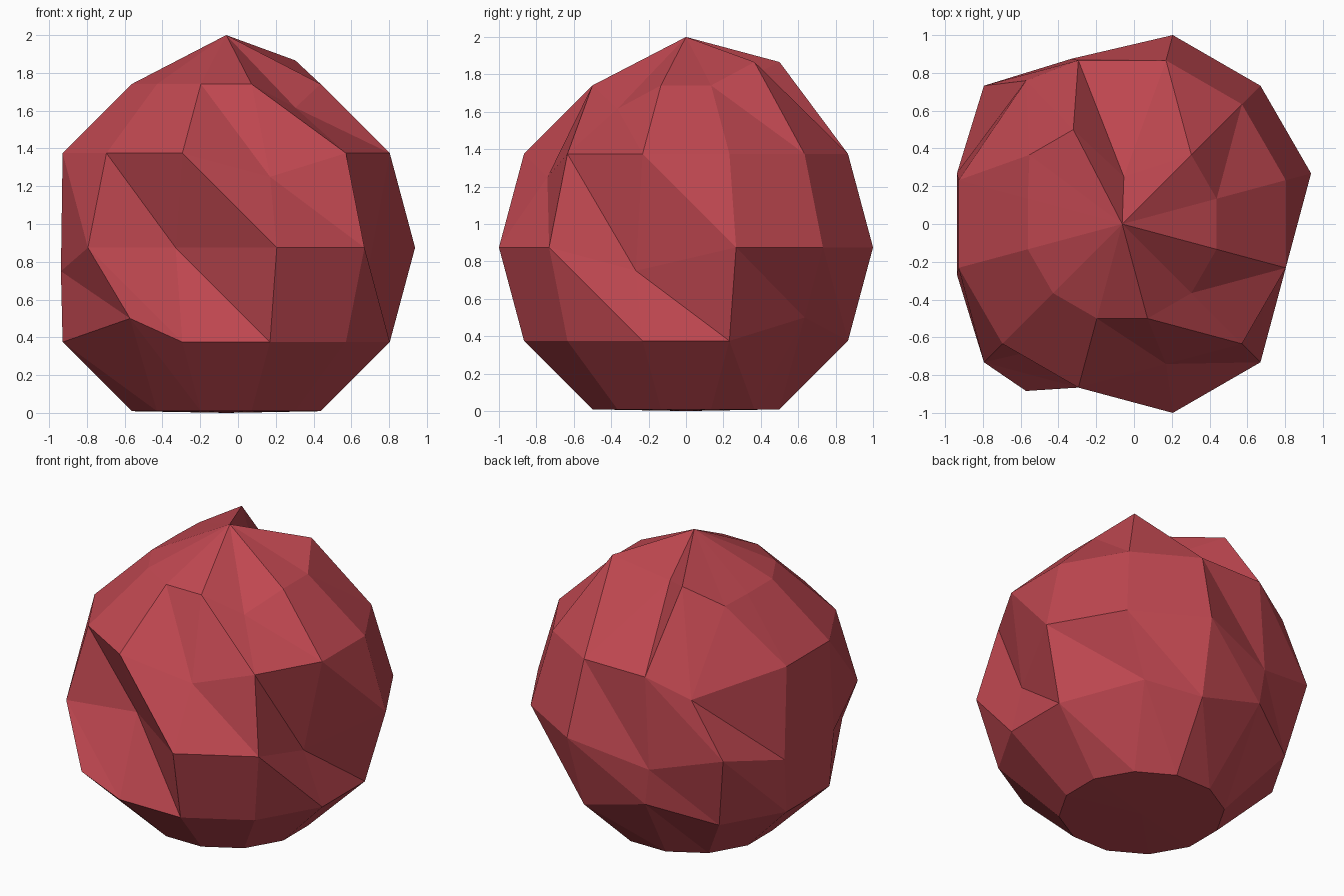
import bpy, bmesh, math

if "Cube" in bpy.data.objects:
    bpy.data.objects.remove(bpy.data.objects["Cube"])

SEG = 12
CX, CZ = -0.0625, 0.875          # sphere centre
R = 1 / math.cos(math.radians(15))  # flat sides sit at distance 1
G = 0.125                        # dents follow a 1/8 unit grid

# dents: (latitude, longitude) -> grid steps moved in x, y, z
DENTS = {
    (60, 45): (0, 0, 1), (60, 75): (-1, -2, 0), (60, 105): (-1, 0, 1),
    (60, 135): (-1, 0, 0), (60, 315): (0, 0, -1),
    (30, 135): (1, 1, -1), (30, 285): (0, 1, -1),
    (0, 105): (0, -1, -1), (0, 165): (1, 0, -1), (0, 195): (1, 0, -1),
    (0, 255): (0, 3, 0), (0, 345): (-2, 0, -1),
    (-30, 45): (-1, 0, 1), (-30, 105): (0, 0, 1), (-30, 225): (1, -2, 1),
}

red = bpy.data.materials.new("dull_red")
red.diffuse_color = (0.52, 0.063, 0.08, 1)
red.use_nodes = True
red.node_tree.nodes["Principled BSDF"].inputs["Base Color"].default_value = red.diffuse_color

bm = bmesh.new()

# rings of the faceted ball, from bottom to top
rings = []
for lat in (-60, -30, 0, 30, 60):
    ring = []
    for k in range(SEG):
        lon = 15 + 30 * k
        a, b = math.radians(lon), math.radians(lat)
        dx, dy, dz = DENTS.get((lat, lon), (0, 0, 0))
        ring.append(bm.verts.new((
            CX + R * math.cos(b) * math.cos(a) + dx * G,
            R * math.cos(b) * math.sin(a) + dy * G,
            CZ + math.sin(b) + dz * G)))
    rings.append(ring)

# flattened base and raised tip
base = bm.verts.new((CX, 0, 0))
tip = bm.verts.new((CX, 0, 2))

# sides (each panel split along the same diagonal) and caps
for k in range(SEG):
    n = (k + 1) % SEG
    for lo, hi in zip(rings, rings[1:]):
        bm.faces.new((lo[k], lo[n], hi[k]))
        bm.faces.new((lo[n], hi[n], hi[k]))
    bm.faces.new((rings[-1][k], rings[-1][n], tip))
    bm.faces.new((rings[0][n], rings[0][k], base))

mesh = bpy.data.meshes.new("dented_ball")
bm.to_mesh(mesh)
bm.free()
mesh.materials.append(red)
ball = bpy.data.objects.new("dented_ball", mesh)
bpy.context.collection.objects.link(ball)
